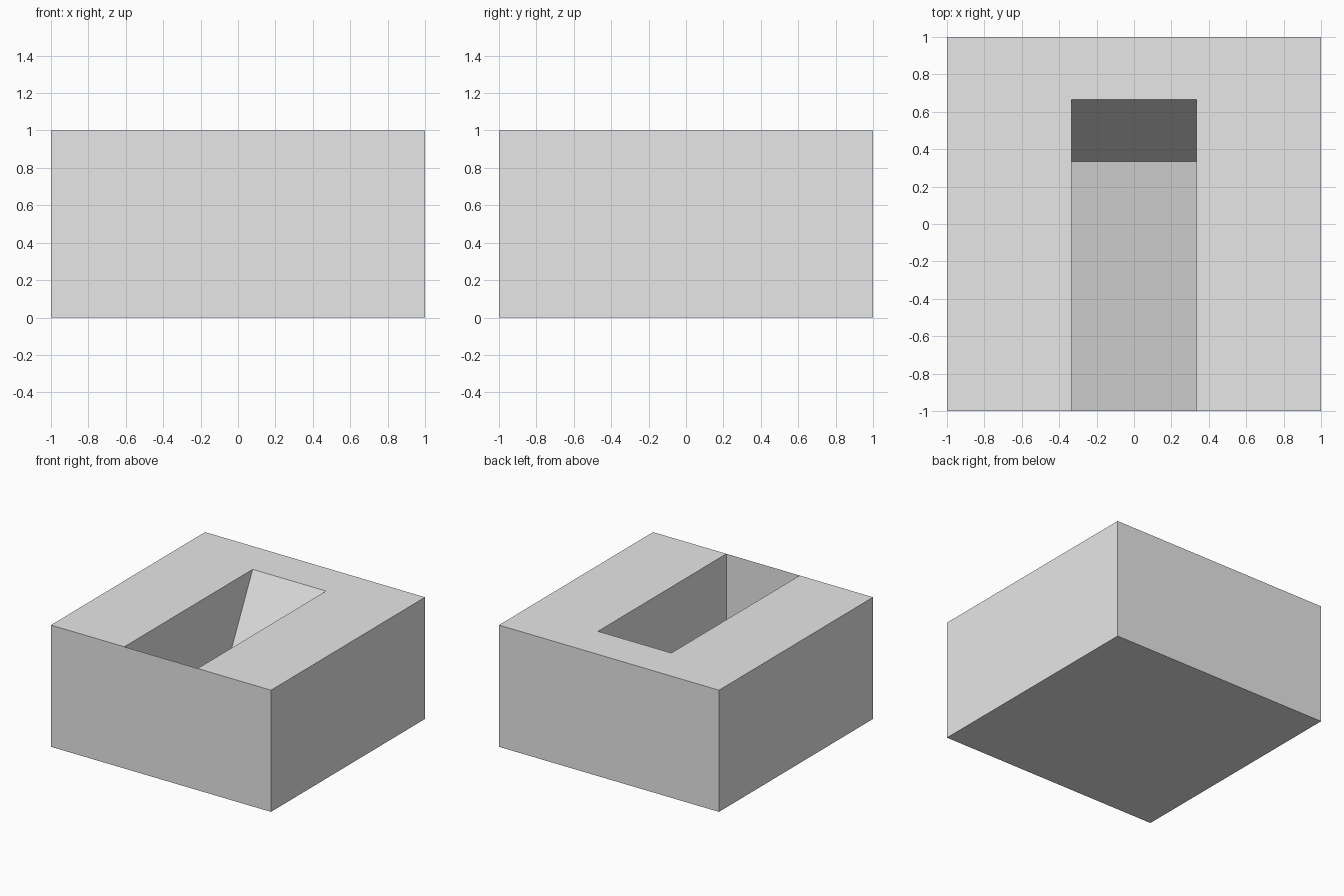
import bpy
import bmesh

cube = bpy.data.objects.get("Cube")
if cube:
    bpy.data.objects.remove(cube, do_unlink=True)

# One plain grey for the whole block
grey = bpy.data.materials.new("plain_grey")
grey.use_nodes = True
colour = (0.8, 0.8, 0.8, 1)
grey.diffuse_color = colour
grey.node_tree.nodes["Principled BSDF"].inputs["Base Color"].default_value = colour

THIRD = 1 / 3
bm = bmesh.new()


def ring(points):
    return [bm.verts.new(p) for p in points]


# Outer walls and underside
square = [(-1, -1), (1, -1), (1, 1), (-1, 1)]
low = ring([(x, y, 0) for x, y in square])
high = ring([(x, y, 1) for x, y in square])
bm.faces.new(low[::-1])
for i in range(4):
    j = (i + 1) % 4
    bm.faces.new((low[i], low[j], high[j], high[i]))

# Slot profile: front lip, front foot, back foot, back lip
profile = [(-1, 1), (-1, 0), (THIRD, THIRD), (2 * THIRD, 1)]
left = ring([(THIRD, y, z) for y, z in profile])
right = ring([(-THIRD, y, z) for y, z in profile])

# Slot cheeks, gently tilted floor and steep back ramp
bm.faces.new(left)
bm.faces.new(right[::-1])
for i in (1, 2):
    bm.faces.new((right[i], left[i], left[i + 1], right[i + 1]))

# U-shaped top around the slot
bm.faces.new((high[0], right[0], right[3], left[3], left[0],
              high[1], high[2], high[3]))

mesh = bpy.data.meshes.new("slotted_block")
bm.to_mesh(mesh)
bm.free()
mesh.materials.append(grey)
block = bpy.data.objects.new("slotted_block", mesh)
bpy.context.collection.objects.link(block)
